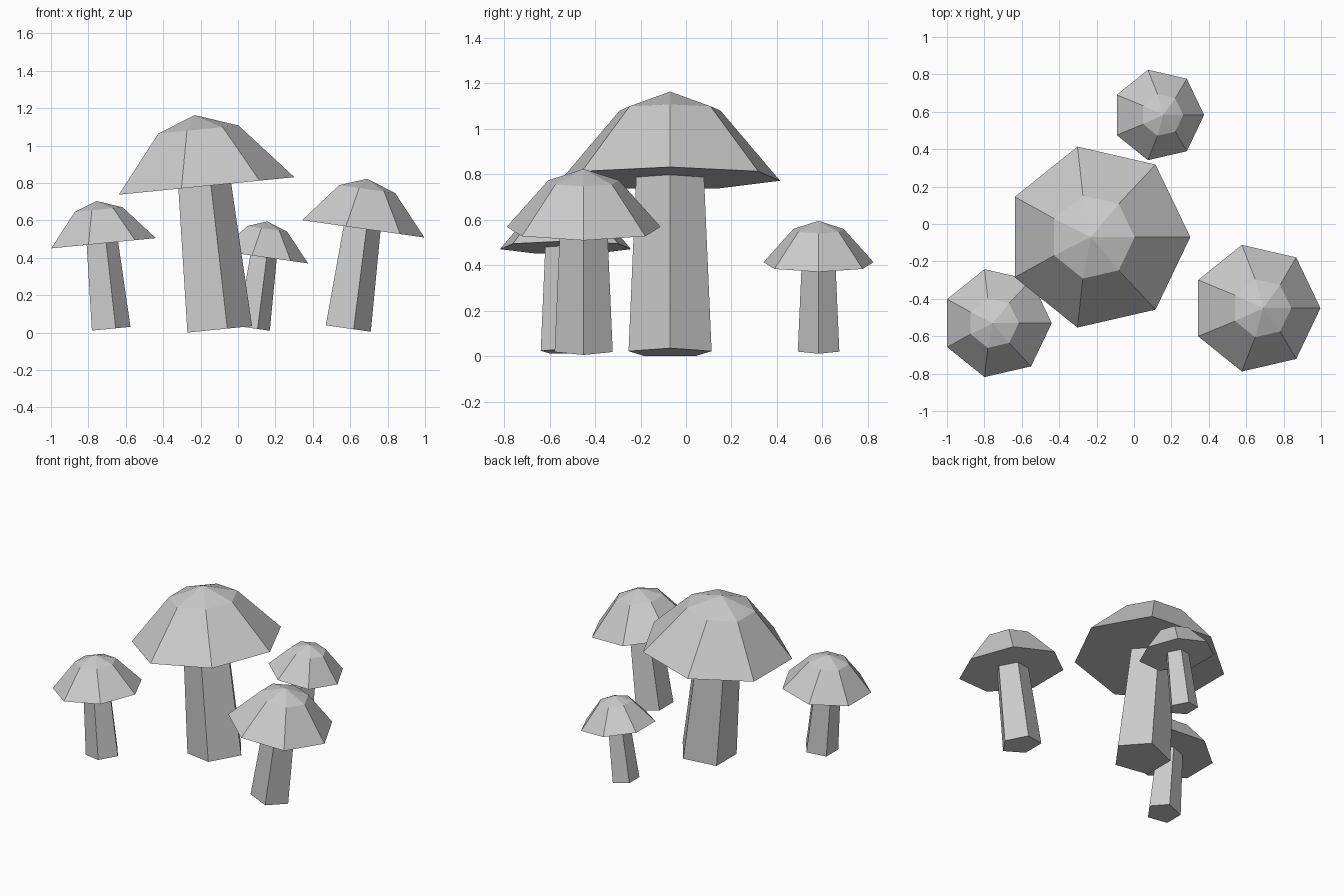
import bpy, bmesh, math

cube = bpy.data.objects.get("Cube")
if cube:
    bpy.data.objects.remove(cube, do_unlink=True)

grey = bpy.data.materials.new("plain_grey")
grey.use_nodes = True
colour = (0.6, 0.6, 0.6, 1.0)
grey.diffuse_color = colour
grey.node_tree.nodes["Principled BSDF"].inputs["Base Color"].default_value = colour


def lathe(name, sides, profile):
    """Flat-faced turned mesh from (radius, height) rings; radius 0 is a tip."""
    bm = bmesh.new()
    rings = []
    for radius, height in profile:
        count = sides if radius > 0 else 1
        rings.append([bm.verts.new((radius * math.cos(math.tau * i / sides),
                                    radius * math.sin(math.tau * i / sides),
                                    height)) for i in range(count)])
    for low, high in zip(rings, rings[1:]):
        for i in range(sides):
            j = (i + 1) % sides
            if len(high) == 1:
                bm.faces.new((low[i], low[j], high[0]))
            else:
                bm.faces.new((low[i], low[j], high[j], high[i]))
    # Close open ends
    bm.faces.new(rings[0][::-1])
    if len(rings[-1]) > 1:
        bm.faces.new(rings[-1])
    mesh = bpy.data.meshes.new(name)
    bm.to_mesh(mesh)
    bm.free()
    mesh.materials.append(grey)
    return mesh


# Shared shapes: tapered five-sided stem, seven-sided faceted cap
stem_mesh = lathe("stem", 5, [(0.192, 0), (0.156, 0.79)])
cap_mesh = lathe("cap", 7, [(0.496, 0.77), (0.2275, 1.074), (0, 1.153)])

# Each mushroom: name, base position, size, tilt in degrees
mushrooms = [
    ("large", (-0.116, -0.07, 0.016), 1.0, -5.7),
    ("right", (-0.689, -0.53, 0.02), 0.596, -5.6),
    ("left", (0.577, -0.45, 0.024), 0.70, 8.1),
    ("back", (0.075, 0.583, 0.024), 0.50, 8.1),
]
for name, base, size, tilt in mushrooms:
    for part, mesh in (("stem", stem_mesh), ("cap", cap_mesh)):
        obj = bpy.data.objects.new(f"{name}_mushroom_{part}", mesh)
        obj.location = base
        obj.scale = (size, size, size)
        obj.rotation_euler.y = math.radians(tilt)
        bpy.context.collection.objects.link(obj)
